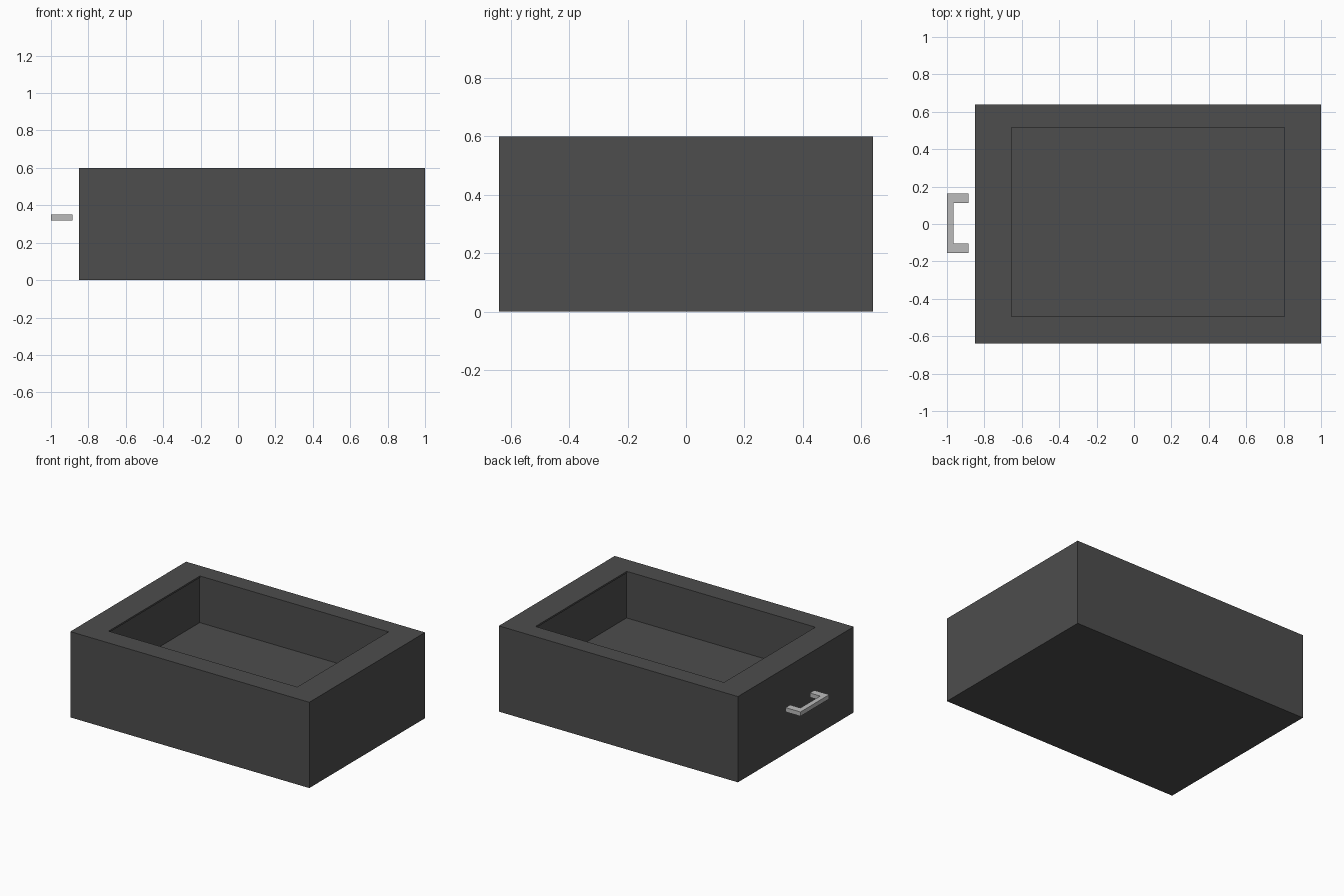
import bpy, bmesh

if "Cube" in bpy.data.objects:
    bpy.data.objects.remove(bpy.data.objects["Cube"])


def material(name, rgb):
    m = bpy.data.materials.new(name)
    m.diffuse_color = (*rgb, 1)
    m.use_nodes = True
    m.node_tree.nodes["Principled BSDF"].inputs["Base Color"].default_value = m.diffuse_color
    return m


DARK = material("charcoal", (0.075, 0.075, 0.075))
METAL = material("light_grey", (0.5, 0.5, 0.5))


def finish(bm, name, mat):
    bmesh.ops.recalc_face_normals(bm, faces=bm.faces)
    me = bpy.data.meshes.new(name)
    bm.to_mesh(me)
    bm.free()
    me.materials.append(mat)
    ob = bpy.data.objects.new(name, me)
    bpy.context.collection.objects.link(ob)
    return ob


def rect(x0, x1, y0, y1, z):
    return [(x0, y0, z), (x1, y0, z), (x1, y1, z), (x0, y1, z)]


# Drawer: rectangular loops skinned from the bottom, up the outside,
# over the rim, under a thin lip and down to the inner floor
X0, X1, Y0, Y1 = -0.655, 0.805, -0.495, 0.515
LIP = 0.006
loops = [
    rect(-0.85, 1.0, -0.64, 0.64, 0.0),
    rect(-0.85, 1.0, -0.64, 0.64, 0.6),
    rect(X0, X1, Y0, Y1, 0.6),
    rect(X0, X1, Y0, Y1, 0.588),
    rect(X0 - LIP, X1 + LIP, Y0 - LIP, Y1 + LIP, 0.588),
    rect(X0 - LIP, X1 + LIP, Y0 - LIP, Y1 + LIP, 0.27),
]
bm = bmesh.new()
rings = [[bm.verts.new(p) for p in loop] for loop in loops]
bm.faces.new(rings[0])
bm.faces.new(rings[-1])
for a, b in zip(rings, rings[1:]):
    for i in range(4):
        j = (i + 1) % 4
        bm.faces.new((a[i], a[j], b[j], b[i]))
finish(bm, "drawer_box", DARK)

# Handle: flat C-shaped profile, extruded upwards
profile = [(-1.0, -0.155), (-0.885, -0.155), (-0.885, -0.105), (-0.965, -0.105),
           (-0.965, 0.113), (-0.885, 0.113), (-0.885, 0.163), (-1.0, 0.163)]
bm = bmesh.new()
face = bm.faces.new([bm.verts.new((x, y, 0.32)) for x, y in profile])
top = bmesh.ops.extrude_face_region(bm, geom=[face], use_keep_orig=True)
verts = [g for g in top["geom"] if isinstance(g, bmesh.types.BMVert)]
bmesh.ops.translate(bm, verts=verts, vec=(0, 0, 0.03))
finish(bm, "pull_handle", METAL)
